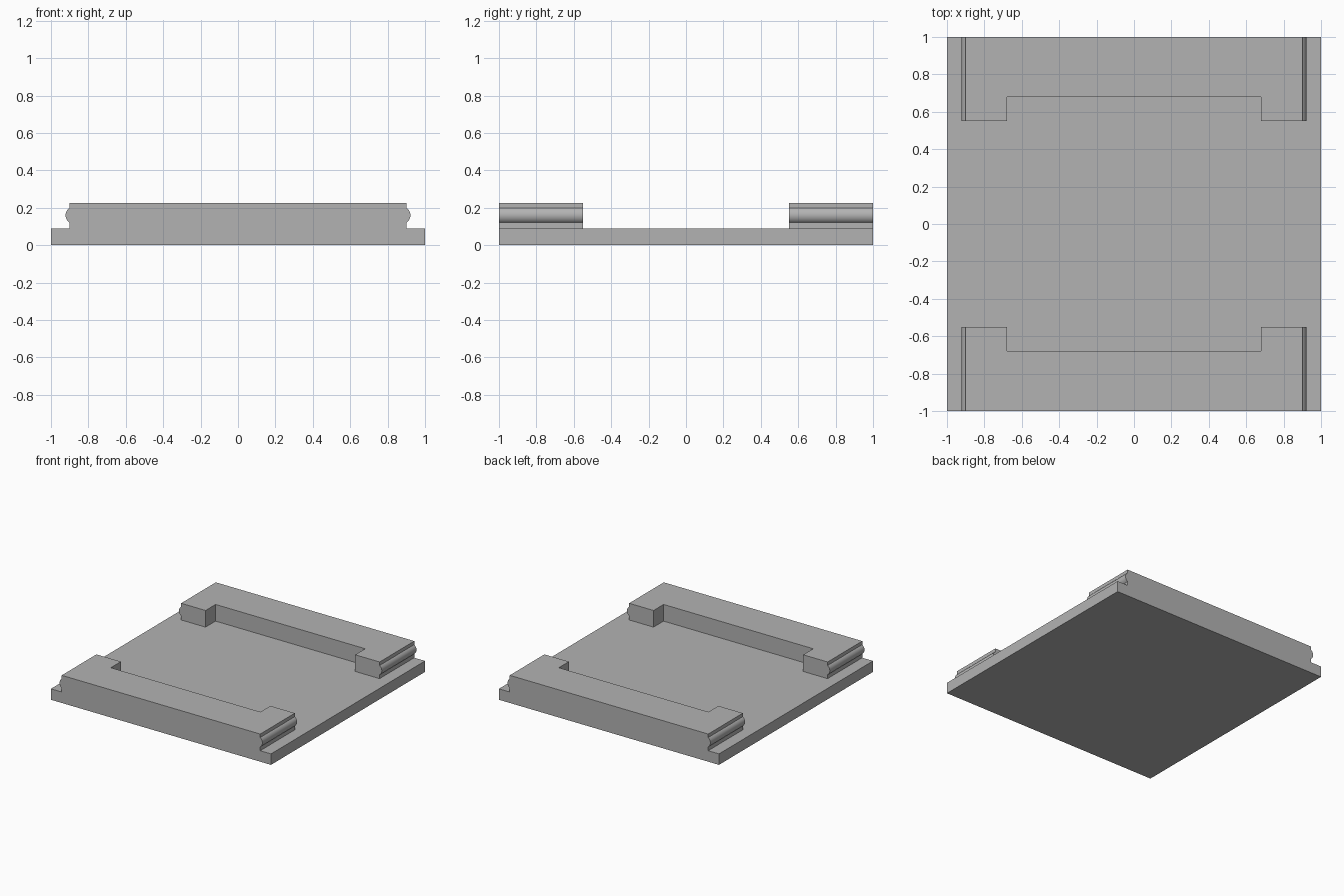
import bpy, bmesh, math

default = bpy.data.objects.get("Cube")
if default:
    bpy.data.objects.remove(default, do_unlink=True)

BASE, TOP = 0.09, 0.227        # heights of the plate and of the rails
SIDE = 0.902                   # rail end, without its rounded bead
BEAD_Z, HALF, BULGE = 0.16, 0.038, 0.02

grey = bpy.data.materials.new("light_grey")
grey.use_nodes = True
color = (0.45, 0.45, 0.45, 1)
grey.diffuse_color = color
grey.node_tree.nodes["Principled BSDF"].inputs["Base Color"].default_value = color


def extrude_object(name, points, direction):
    """Solid made by sweeping a closed outline along a direction."""
    bm = bmesh.new()
    face = bm.faces.new([bm.verts.new(p) for p in points])
    ext = bmesh.ops.extrude_face_region(bm, geom=[face])
    verts = [v for v in ext["geom"] if isinstance(v, bmesh.types.BMVert)]
    bmesh.ops.translate(bm, verts=verts, vec=direction)
    bmesh.ops.recalc_face_normals(bm, faces=bm.faces)
    mesh = bpy.data.meshes.new(name)
    bm.to_mesh(mesh)
    bm.free()
    mesh.materials.append(grey)
    obj = bpy.data.objects.new(name, mesh)
    bpy.context.collection.objects.link(obj)
    return obj


# Plate with rails: half profile from bottom to top, with the arc of the bead
radius = (HALF**2 + BULGE**2) / (2 * BULGE)
sweep = math.asin(HALF / radius)
center = SIDE + BULGE - radius
STEPS = 16
half = [(1, 0), (1, BASE), (SIDE, BASE)]
for i in range(STEPS + 1):
    a = sweep * (2 * i / STEPS - 1)
    half.append((center + radius * math.cos(a), BEAD_Z + radius * math.sin(a)))
half.append((SIDE, TOP))
profile = half + [(-x, z) for x, z in reversed(half)]
plate = extrude_object("plate_with_rails", [(x, -1, z) for x, z in profile], (0, 2, 0))

# Cross-shaped cutter clears the middle and the recess in each rail
corner = [(1.2, 0.55), (0.68, 0.55), (0.68, 0.68)]
outline = corner + [(-x, y) for x, y in reversed(corner)]
outline += [(-x, -y) for x, y in outline]
cutter = extrude_object("middle_cutter", [(x, y, BASE) for x, y in outline], (0, 0, 0.5))
cutter.hide_render = True

cut = plate.modifiers.new("clear_middle", "BOOLEAN")
cut.operation = "DIFFERENCE"
cut.solver = "EXACT"
cut.object = cutter
bpy.context.view_layer.objects.active = plate
plate.select_set(True)
bpy.ops.object.modifier_apply(modifier=cut.name)
bpy.data.objects.remove(cutter, do_unlink=True)

# Merge flat faces and smooth only the rounded beads
bm = bmesh.new()
bm.from_mesh(plate.data)
bmesh.ops.remove_doubles(bm, verts=bm.verts, dist=0.0001)
bmesh.ops.dissolve_limit(bm, angle_limit=math.radians(1), verts=bm.verts, edges=bm.edges)
bm.to_mesh(plate.data)
bm.free()
bpy.ops.object.shade_smooth_by_angle(angle=math.radians(25))
